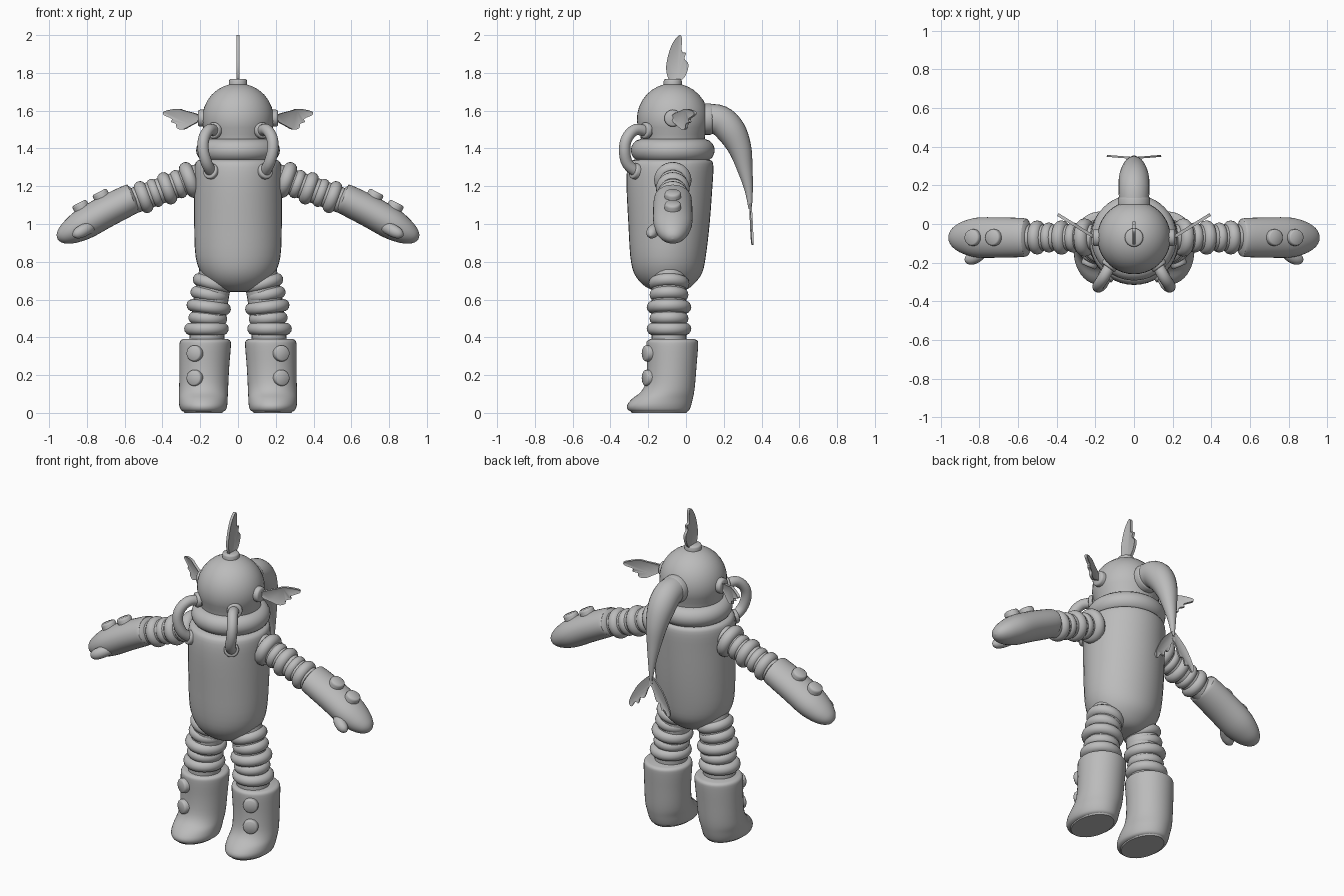
import bpy, bmesh, math
from mathutils import Vector

if "Cube" in bpy.data.objects:
    bpy.data.objects.remove(bpy.data.objects["Cube"])

grey = bpy.data.materials.new("plain_grey")
grey.diffuse_color = (0.5, 0.5, 0.5, 1)
grey.use_nodes = True
grey.node_tree.nodes["Principled BSDF"].inputs["Base Color"].default_value = grey.diffuse_color
X, Y, Z = Vector((1, 0, 0)), Vector((0, 1, 0)), Vector((0, 0, 1))
TAU = 2 * math.pi


def finish(name, bm, angle=40):
    bmesh.ops.recalc_face_normals(bm, faces=bm.faces)
    me = bpy.data.meshes.new(name)
    bm.to_mesh(me)
    bm.free()
    me.materials.append(grey)
    ob = bpy.data.objects.new(name, me)
    bpy.context.collection.objects.link(ob)
    bpy.ops.object.select_all(action='DESELECT')
    ob.select_set(True)
    bpy.context.view_layer.objects.active = ob
    bpy.ops.object.shade_smooth_by_angle(angle=math.radians(angle))
    return ob


def spline(pts, steps=4, closed=False):
    """Catmull-Rom through points of any dimension."""
    n, out = len(pts), []
    at = (lambda i: pts[i % n]) if closed else (lambda i: pts[max(0, min(n - 1, i))])
    for i in range(n if closed else n - 1):
        for k in range(steps):
            t = k / steps
            out.append([0.5 * (2 * b + (c - a) * t + (2 * a - 5 * b + 4 * c - d) * t * t
                               + (3 * b - a - 3 * c + d) * t ** 3)
                        for a, b, c, d in zip(at(i - 1), at(i), at(i + 1), at(i + 2))])
    return out if closed else out + [list(pts[-1])]


def loft(name, sections, n=32, angle=40):
    """Skin elliptical sections given as (centre, half axis u, half axis v)."""
    bm = bmesh.new()
    rings = [[bm.verts.new(c + u * math.cos(TAU * k / n) + v * math.sin(TAU * k / n))
              for k in range(n)] for c, u, v in sections]
    for a, b in zip(rings, rings[1:]):
        for k in range(n):
            bm.faces.new((a[k], a[(k + 1) % n], b[(k + 1) % n], b[k]))
    bm.faces.new(rings[0])
    bm.faces.new(rings[-1])
    return finish(name, bm, angle)


def tube(name, pts, ref, wide=1.0, n=24, steps=4):
    """Tapered tube along (x, y, z, radius) points; wide stretches it sideways."""
    p = spline(pts, steps)
    c = [Vector(q[:3]) for q in p]
    secs = []
    for i, q in enumerate(p):
        t = (c[min(i + 1, len(c) - 1)] - c[max(i - 1, 0)]).normalized()
        u = t.cross(ref).normalized()
        r = max(q[3], 0.002)
        secs.append((c[i], u * r * wide, u.cross(t) * r))
    return loft(name, secs, n)


def disc(name, centre, axis, r, h):
    """Button or flange with a softened rim."""
    axis = Vector(axis).normalized()
    u = axis.orthogonal().normalized()
    v = axis.cross(u)
    prof = [(-h / 2, r), (h * 0.2, r), (h * 0.4, r * 0.94), (h / 2, r * 0.8)]
    return loft(name, [(Vector(centre) + axis * z, u * k, v * k) for z, k in prof], 24, 50)


def torus(name, centre, axis, major, minor, n=40, m=14):
    axis = Vector(axis).normalized()
    u = axis.orthogonal().normalized()
    v = axis.cross(u)
    bm = bmesh.new()
    g = []
    for i in range(n):
        d = u * math.cos(TAU * i / n) + v * math.sin(TAU * i / n)
        g.append([bm.verts.new(Vector(centre) + d * (major + minor * math.cos(TAU * j / m))
                               + axis * minor * math.sin(TAU * j / m)) for j in range(m)])
    for i in range(n):
        for j in range(m):
            a, b, k = g[i], g[(i + 1) % n], (j + 1) % m
            bm.faces.new((a[j], b[j], b[k], a[k]))
    return finish(name, bm)


def fin(name, outline, origin, u, v, thick=0.016):
    """Thin plate with a thinned rim, drawn as an outline in the u, v plane."""
    pts = [Vector(origin) + u * a + v * b for a, b in spline(outline, 4, True)]
    nrm = u.cross(v).normalized()
    bm = bmesh.new()
    f = bm.faces.new([bm.verts.new(p - nrm * thick / 2) for p in pts])
    ext = bmesh.ops.extrude_face_region(bm, geom=[f])['geom']
    bmesh.ops.translate(bm, verts=[e for e in ext if isinstance(e, bmesh.types.BMVert)],
                        vec=nrm * thick)
    caps = [f for f in bm.faces if len(f.verts) > 4]
    bmesh.ops.inset_individual(bm, faces=caps, thickness=0.006, depth=0.003)
    return finish(name, bm, 50)


def stack(name, rows, n=40):
    """Upright body from rows of (z, x centre, x radius, y front, y back)."""
    return loft(name, [(Vector((x, (a + b) / 2, z)), X * rx, Y * (b - a) / 2)
                       for z, x, rx, a, b in spline(rows, 3)], n)


# Torso, collar and helmet
stack("torso", [(0.64, 0, 0.02, -0.11, -0.07), (0.647, 0, 0.08, -0.17, -0.01),
                (0.68, 0, 0.145, -0.23, 0.04), (0.74, 0, 0.195, -0.275, 0.085),
                (0.83, 0, 0.225, -0.295, 0.105), (1.0, 0, 0.232, -0.305, 0.125),
                (1.2, 0, 0.232, -0.315, 0.14), (1.3, 0, 0.23, -0.31, 0.145),
                (1.335, 0, 0.215, -0.29, 0.135), (1.345, 0, 0.17, -0.24, 0.1)])
torus("collar", (0, -0.07, 1.39), Z, 0.162, 0.06, 48, 18)
head = [(1.36, 0.16), (1.44, 0.168)]
head += [(1.555 + 0.19 * math.sin(a), 0.19 * math.cos(a))
         for a in [math.radians(-25 + 11.4 * i) for i in range(11)]]
loft("helmet", [(Vector((0, -0.07, z)), X * r, Y * r) for z, r in head], 40)

# Crest on top
disc("crest_base", (0, -0.07, 1.75), Z, 0.048, 0.035)
fin("crest_fin", [(-0.085, 1.755), (-0.105, 1.82), (-0.095, 1.89), (-0.072, 1.955),
                  (-0.038, 1.998), (-0.022, 1.985), (-0.022, 1.915), (0.0, 1.905),
                  (-0.008, 1.875), (0.013, 1.845), (0.0, 1.79), (-0.035, 1.755)],
    (0, 0, 0), Y, Z)

# Trailing tail with a two-lobed fluke
disc("tail_base", (0, 0.12, 1.555), Y, 0.083, 0.05)
tube("tail", [(0, 0.10, 1.56, 0.076), (0, 0.18, 1.548, 0.08), (0, 0.24, 1.49, 0.078),
              (0, 0.285, 1.40, 0.062), (0, 0.312, 1.29, 0.041), (0, 0.332, 1.18, 0.022),
              (0, 0.34, 1.08, 0.009)], X)
for s, side in ((1, "right"), (-1, "left")):
    fin("fluke_" + side, [(0, 1.11), (0.05, 1.07), (0.095, 1.015), (0.14, 0.92), (0.125, 0.89),
                          (0.10, 0.925), (0.08, 0.92), (0.065, 0.96), (0.04, 0.965),
                          (0.015, 1.03), (-0.01, 1.06)],
        (0, 0.338 - 0.015 * -0.2, 0), Vector((s, 0.08, 0)), Z, 0.01)

    # Side fins on the helmet
    disc("ear_base_" + side, (s * 0.192, -0.07, 1.56), (s, 0, 0), 0.045, 0.04)
    fin("ear_fin_" + side, [(0, 1.545), (0, 1.578), (0.07, 1.60), (0.11, 1.61), (0.175, 1.597),
                            (0.18, 1.578), (0.137, 1.557), (0.14, 1.54), (0.115, 1.53),
                            (0.11, 1.508), (0.08, 1.50), (0.04, 1.52)],
        (s * 0.21, -0.065, 0), Vector((s, 0.62, 0)), Z)

    # Breathing hose from helmet to chest
    tube("hose_" + side, [(s * x, y, z, 0.03) for x, y, z in
                          ((0.11, -0.19, 1.485), (0.15, -0.265, 1.50), (0.18, -0.312, 1.455),
                           (0.184, -0.325, 1.39), (0.165, -0.31, 1.32), (0.14, -0.26, 1.275))],
         X, n=18)
    disc("hose_flange_" + side, (s * 0.128, -0.215, 1.495), (s * 0.6, -0.8, 0.05), 0.043, 0.025)
    disc("chest_flange_" + side, (s * 0.145, -0.272, 1.28), (s * 0.5, -0.85, 0.2), 0.042, 0.025)

    # Sleeve with ribs
    def arm(x, s=s):
        return Vector((s * x, -0.07, 1.235 - 0.37 * (x - 0.25)))
    tube("sleeve_" + side, [(*arm(0.16 + 0.11 * i), 0.068) for i in range(5)], Z)
    for i, (x, major, minor) in enumerate(((0.255, 0.063, 0.036), (0.315, 0.05, 0.028),
                                           (0.375, 0.055, 0.034), (0.44, 0.05, 0.028),
                                           (0.5, 0.054, 0.034))):
        torus(f"sleeve_rib_{side}_{i}", arm(x), (s, 0, -0.37), major, minor, 32)

    # Mitten, thumb and buttons
    tube("mitten_" + side, [(s * x, -0.07, z, r) for x, z, r in
                            ((0.545, 1.142, 0.055), (0.556, 1.137, 0.074), (0.575, 1.128, 0.081),
                             (0.70, 1.065, 0.084), (0.81, 1.003, 0.083), (0.88, 0.962, 0.068),
                             (0.925, 0.937, 0.047), (0.948, 0.924, 0.024), (0.955, 0.92, 0.002))],
         Z, 1.24, 32)
    tube("thumb_" + side, [(s * x, y, z, r) for x, y, z, r in
                           ((0.77, -0.11, 0.99, 0.03), (0.80, -0.155, 0.975, 0.033),
                            (0.835, -0.178, 0.957, 0.032), (0.862, -0.185, 0.943, 0.022),
                            (0.875, -0.187, 0.936, 0.002))], Z, 1, 18)
    for i, (x, z) in enumerate(((0.725, 1.15), (0.832, 1.092))):
        disc(f"mitten_button_{side}_{i}", (s * x, -0.07, z), (s * 0.46, 0, 0.89), 0.043, 0.045)

    # Trouser leg with ribs
    tube("trouser_" + side, [(s * x, -0.09, z, 0.092) for x, z in
                             ((0.115, 0.74), (0.14, 0.62), (0.155, 0.5), (0.168, 0.36))], Y)
    for i, (x, z, t, r) in enumerate(((0.135, 0.685, 0.3, 0.075), (0.15, 0.625, 0.2, 0.07),
                                      (0.155, 0.56, 0.12, 0.085), (0.16, 0.50, 0.06, 0.07),
                                      (0.167, 0.445, 0.0, 0.085))):
        torus(f"trouser_rib_{side}_{i}", (s * x, -0.09, z), (-s * t, 0, 1), r, 0.033)

    # Boot with buttons
    stack("boot_" + side, [(z, s * x, r, a, b) for z, x, r, a, b in
                           ((0.005, 0.183, 0.10, -0.28, 0.0), (0.014, 0.183, 0.118, -0.305, 0.016),
                            (0.04, 0.184, 0.127, -0.312, 0.027), (0.075, 0.184, 0.129, -0.285, 0.036),
                            (0.11, 0.183, 0.13, -0.24, 0.043), (0.16, 0.181, 0.13, -0.215, 0.049),
                            (0.25, 0.178, 0.132, -0.207, 0.056), (0.35, 0.174, 0.136, -0.21, 0.064),
                            (0.38, 0.173, 0.133, -0.207, 0.062), (0.39, 0.173, 0.12, -0.19, 0.045))])
    for i, z in enumerate((0.315, 0.185)):
        disc(f"boot_button_{side}_{i}", (s * 0.228, -0.2, z), (s * 0.4, -0.92, 0), 0.043, 0.045)

# Flat soles resting on the ground
for s, side in ((1, "right"), (-1, "left")):
    loft("sole_" + side, [(Vector((s * 0.183, -0.142, z)), X * r, Y * (r + 0.045))
                          for z, r in ((0.0, 0.10), (0.012, 0.108))])
